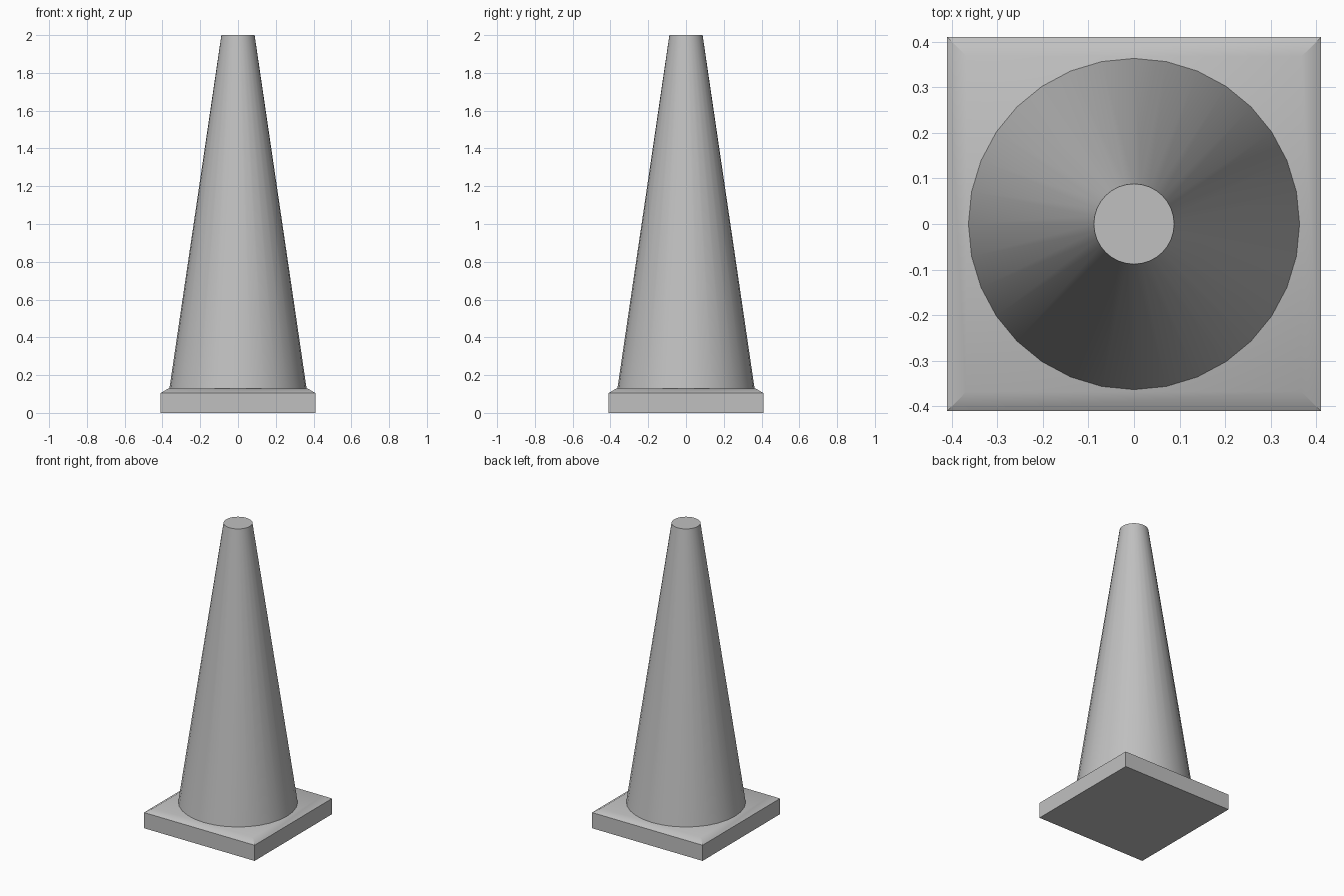
import bpy
import bmesh

cube = bpy.data.objects.get("Cube")
if cube:
    bpy.data.objects.remove(cube, do_unlink=True)

GREY = (0.53, 0.53, 0.53, 1.0)
grey = bpy.data.materials.new("plain grey")
grey.use_nodes = True
grey.diffuse_color = GREY
grey.node_tree.nodes["Principled BSDF"].inputs["Base Color"].default_value = GREY


def finish(obj, name):
    """Name, colour and shade a part."""
    obj.name = obj.data.name = name
    obj.data.materials.append(grey)
    bpy.ops.object.select_all(action="DESELECT")
    obj.select_set(True)
    bpy.context.view_layer.objects.active = obj
    bpy.ops.object.shade_smooth_by_angle(angle=0.6)


# Square base: a slab whose top is inset and raised into a shallow slope
HALF, SLAB, TOP_HALF, TOP = 0.41, 0.105, 0.35, 0.13
bpy.ops.mesh.primitive_cube_add(size=1, location=(0, 0, 0))
base = bpy.context.object
bm = bmesh.new()
bm.from_mesh(base.data)
for v in bm.verts:
    v.co = (v.co.x * 2 * HALF, v.co.y * 2 * HALF, SLAB if v.co.z > 0 else 0)
top = [f for f in bm.faces if f.normal.z > 0.5]
bmesh.ops.inset_region(bm, faces=top, thickness=HALF - TOP_HALF)
for v in top[0].verts:
    v.co.z = TOP
bm.normal_update()
bm.to_mesh(base.data)
bm.free()
finish(base, "square_base")

# Tapered body with a flat closed top
HEIGHT = 2.0
bpy.ops.mesh.primitive_cone_add(
    vertices=32, radius1=0.363, radius2=0.088, depth=HEIGHT - TOP,
    location=(0, 0, (HEIGHT + TOP) / 2))
finish(bpy.context.object, "cone_body")
